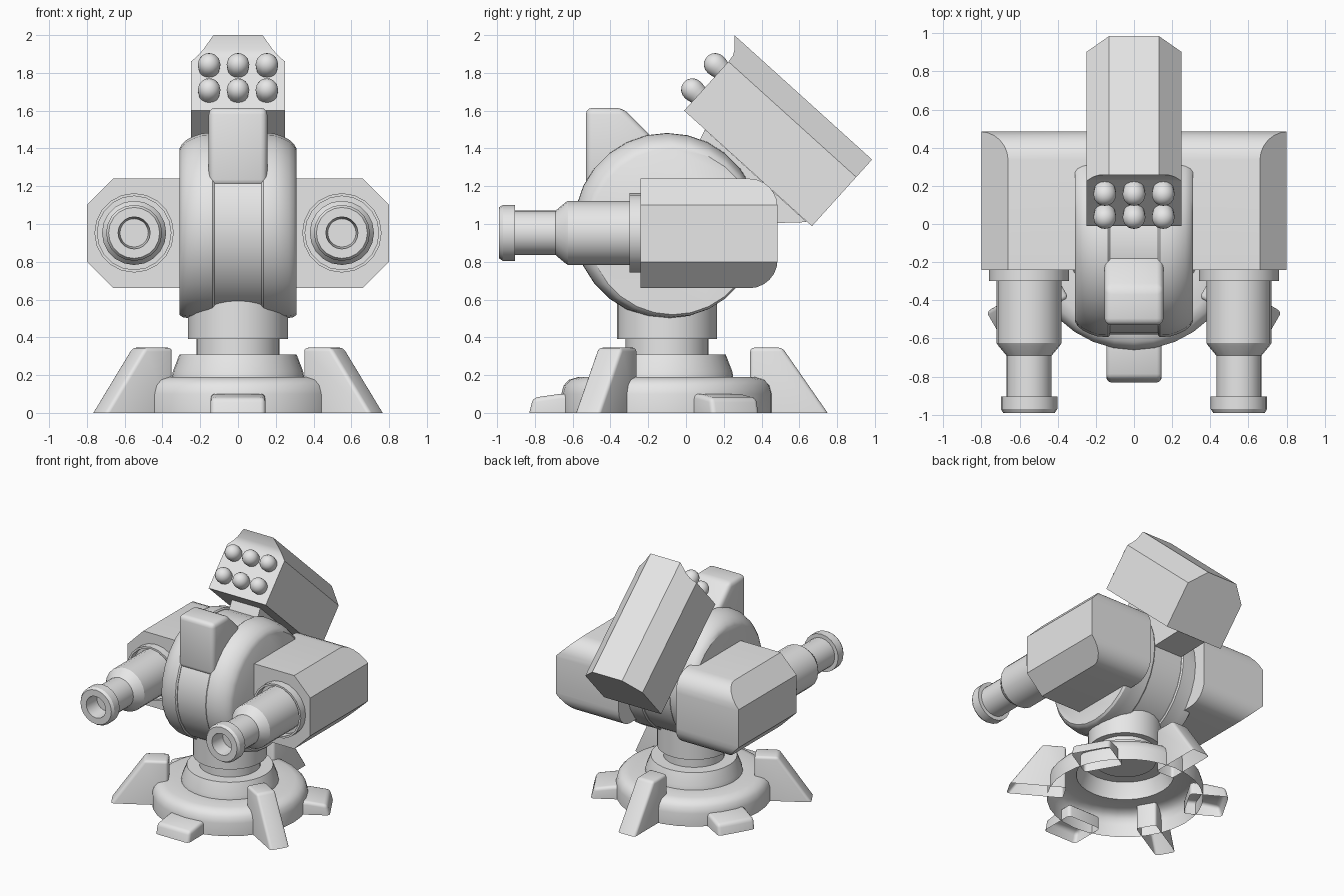
import bpy, bmesh, math
from mathutils import Matrix, Vector

if "Cube" in bpy.data.objects:
    bpy.data.objects.remove(bpy.data.objects["Cube"])

grey = bpy.data.materials.new("light_grey")
grey.diffuse_color = (0.8, 0.8, 0.8, 1)
grey.use_nodes = True
grey.node_tree.nodes["Principled BSDF"].inputs["Base Color"].default_value = grey.diffuse_color


def T(x, y, z):
    return Matrix.Translation((x, y, z))


def R(deg, axis):
    return Matrix.Rotation(math.radians(deg), 4, axis)


def finish(name, bm, matrix=Matrix()):
    bmesh.ops.recalc_face_normals(bm, faces=bm.faces[:])
    bm.transform(matrix)
    me = bpy.data.meshes.new(name)
    bm.to_mesh(me)
    bm.free()
    me.materials.append(grey)
    ob = bpy.data.objects.new(name, me)
    bpy.context.collection.objects.link(ob)
    return ob


def loft(name, rings, matrix=Matrix(), cap_start=True, cap_end=True):
    bm = bmesh.new()
    loops = [[bm.verts.new(p) for p in ring] for ring in rings]
    n = len(loops[0])
    for a, b in zip(loops, loops[1:]):
        for i in range(n):
            j = (i + 1) % n
            bm.faces.new((a[i], a[j], b[j], b[i]))
    if cap_start:
        bm.faces.new(loops[0])
    if cap_end:
        bm.faces.new(loops[-1])
    return finish(name, bm, matrix)


def lathe(name, profile, seg, matrix=Matrix(), cap_start=True, cap_end=True):
    rings = []
    for r, h in profile:
        rings.append([(r * math.cos(2 * math.pi * i / seg),
                       r * math.sin(2 * math.pi * i / seg), h) for i in range(seg)])
    return loft(name, rings, matrix, cap_start, cap_end)


def prism(name, pts, x0, x1, matrix=Matrix(), cuts=(), bevel=0, open_bottom=False):
    """Extrude a (y, z) outline along x, slice it by planes, round its edges."""
    bm = bmesh.new()
    a = [bm.verts.new((x0, y, z)) for y, z in pts]
    b = [bm.verts.new((x1, y, z)) for y, z in pts]
    n = len(pts)
    bm.faces.new(a)
    bm.faces.new(b[::-1])
    for i in range(n):
        j = (i + 1) % n
        bm.faces.new((a[j], a[i], b[i], b[j]))
    bmesh.ops.recalc_face_normals(bm, faces=bm.faces[:])
    for co, no in cuts:
        res = bmesh.ops.bisect_plane(bm, geom=bm.verts[:] + bm.edges[:] + bm.faces[:],
                                     plane_co=co, plane_no=no, clear_outer=True)
        edges = [e for e in res["geom_cut"] if isinstance(e, bmesh.types.BMEdge)]
        bmesh.ops.edgeloop_fill(bm, edges=edges)
    if open_bottom:
        bm.normal_update()
        low = [f for f in bm.faces if f.normal.z < -0.9]
        bmesh.ops.delete(bm, geom=low, context='FACES')
    if bevel:
        edges = [e for e in bm.edges if len(e.link_faces) == 2
                 and e.calc_face_angle() > math.radians(25)]
        bmesh.ops.bevel(bm, geom=edges, offset=bevel, segments=3, profile=0.5,
                        affect='EDGES', clamp_overlap=True)
    return finish(name, bm, matrix)


CY = -0.1          # vertical axis of base and body
axis = T(0, CY, 0)

# Base: hollow disc with sloped collar
lathe("base_disc", [(.56, 0), (.56, .1), (.548, .145), (.52, .175), (.47, .19), (.35, .19),
                    (.345, .22), (.31, .31), (.22, .31)], 32, axis, False, False)
# Neck and swivel ring
lathe("neck", [(.22, .3), (.22, .39)], 32, axis)
lathe("swivel_ring", [(.265, .39), (.265, .6)], 32, axis)

# Feet: three tall sloped struts and three low pads
for i in range(3):
    prism(f"strut_{i}", [(.44, 0), (.44, .345), (.61, .345), (.85, 0)], -.075, .075,
          axis @ R(120 * i, 'Z'), bevel=.02, open_bottom=True)
    prism(f"pad_{i}", [(.45, 0), (.45, .105), (.57, .1), (.71, .08), (.73, 0)], -.145, .145,
          axis @ R(180 + 120 * i, 'Z'), bevel=.025, open_bottom=True)

# Body: two rounded side drums with a slightly recessed centre band
CZ = 0.99


def drum_ring(x, r, off, seg=28):
    return [(x, CY + off + r * math.cos(2 * math.pi * i / seg),
             CZ - off + r * math.sin(2 * math.pi * i / seg)) for i in range(seg)]


for s, side in ((-1, "left"), (1, "right")):
    loft(f"body_drum_{side}", [drum_ring(s * x, r, o) for x, r, o in (
        (.125, .484, 0), (.135, .492, 0), (.19, .49, 0), (.235, .482, .007),
        (.27, .472, .015), (.295, .459, .024), (.31, .44, .03))])
loft("body_band", [drum_ring(-.13, .48, 0), drum_ring(.13, .48, 0)])

# Crest block on the upper front of the body
prism("crest", [(-.53, 1.2), (-.53, 1.615), (-.335, 1.615), (-.12, 1.4), (-.2, 1.2)],
      -.155, .155, bevel=.035)

# Bracket joining body to the launcher
prism("launcher_bracket", [(.1, 1.5), (.64, 1.01), (.3, 1.0), (0, 1.3)], -.125, .125)

# Side housings with rounded back and chamfered outer corners, and their cannons
outline = [(-.24, .66), (-.24, 1.24)]
arc = [math.radians(a) for a in range(90, -1, -15)]
outline += [(.335 + .15 * math.cos(a), 1.09 + .15 * math.sin(a)) for a in arc]
outline += [(.335 + .15 * math.cos(a), .81 - .15 * math.sin(a)) for a in reversed(arc)]
for s, side in ((-1, "left"), (1, "right")):
    prism(f"housing_{side}", outline, s * .25, s * .8,
          cuts=[(Vector((s * .66, 0, 1.24)), Vector((s, 0, 1))),
                (Vector((s * .66, 0, .66)), Vector((s, 0, -1)))])
    lathe(f"cannon_{side}", [(.21, .23), (.21, .3), (.195, .3), (.195, .24), (.17, .24),
                             (.17, .625), (.16, .64), (.118, .69), (.118, .905), (.148, .905),
                             (.148, .97), (.135, .99), (.085, .99), (.075, .87)],
          20, T(s * .55, 0, .953) @ R(90, 'X'))

# Tilted launcher box with overhanging top lip and chamfered upper corners
tilt = T(0, -.01, 1.6) @ R(-42.1, 'X')
prism("launcher", [(0, 0), (0, .36), (-.004, .39), (-.02, .42), (-.071, .475),
                   (.912, .475), (.912, 0)], -.25, .25, tilt,
      cuts=[(Vector((s * .25, 0, .35)), Vector((s * .125, 0, .12))) for s in (-1, 1)])

# Six round-nosed rockets
nose = [(.05, -.02), (.058, .02)]
nose += [(.06 * math.cos(math.radians(a)), .042 + .06 * math.sin(math.radians(a)))
         for a in (0, 20, 40, 60, 78)]
for i in range(3):
    for j, t in enumerate((.112, .292)):
        lathe(f"rocket_{i}_{j}", nose, 16,
              tilt @ T((i - 1) * .153, 0, t) @ R(90, 'X'))

# Smooth curved parts, keep hard edges
for ob in bpy.context.scene.objects:
    ob.select_set(True)
    bpy.context.view_layer.objects.active = ob
bpy.ops.object.shade_smooth_by_angle(angle=math.radians(32))
